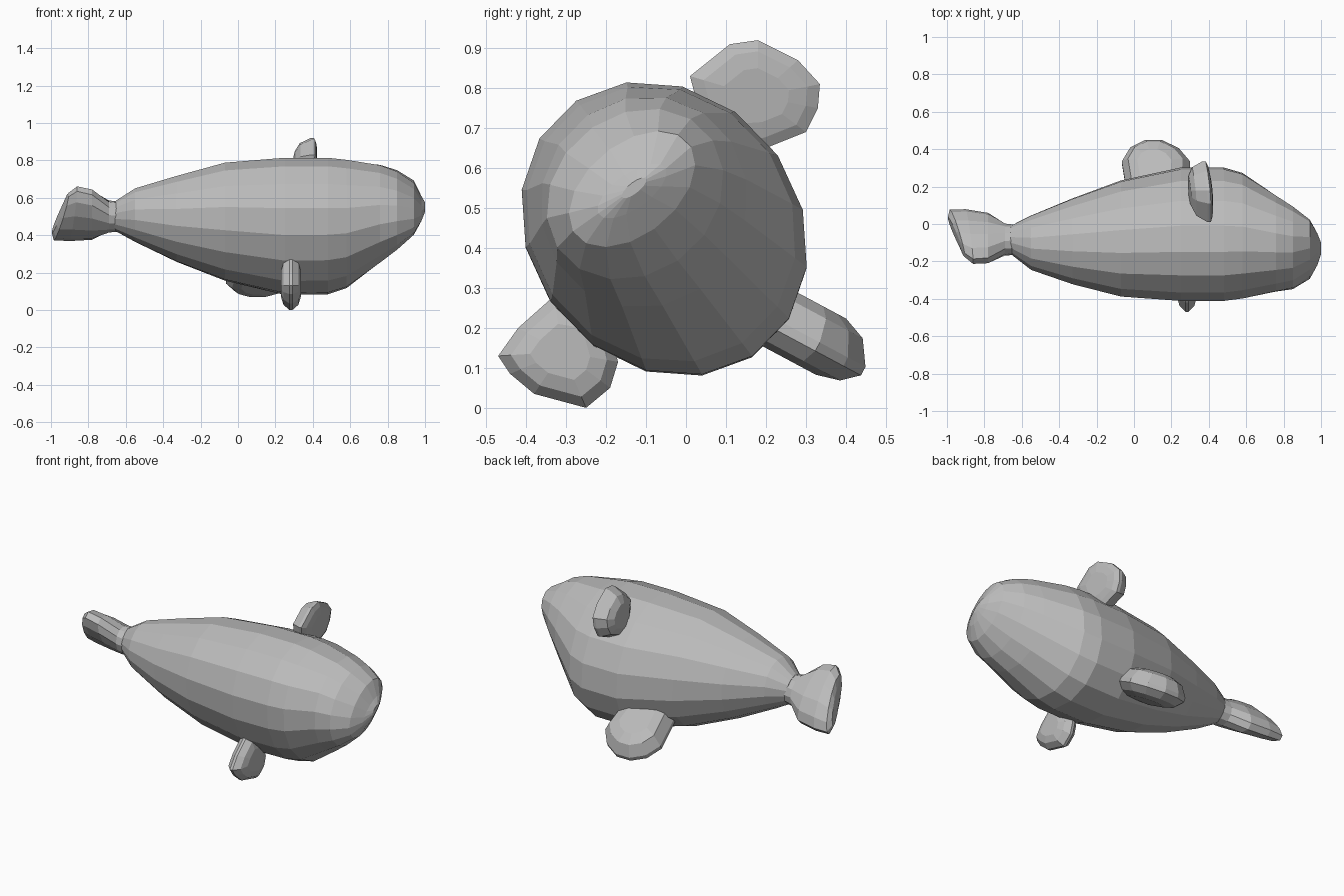
import bpy, bmesh, math
from mathutils import Vector

cube = bpy.data.objects.get("Cube")
if cube:
    bpy.data.objects.remove(cube, do_unlink=True)

grey = bpy.data.materials.new("plain grey")
grey.use_nodes = True
colour = (0.5, 0.5, 0.5, 1)
grey.diffuse_color = colour
grey.node_tree.nodes["Principled BSDF"].inputs["Base Color"].default_value = colour


def loft(name, rings):
    """Skin a list of equal-sized rings and cap both ends, flat shaded."""
    bm = bmesh.new()
    loops = [[bm.verts.new(p) for p in ring] for ring in rings]
    n = len(loops[0])
    for a, b in zip(loops, loops[1:]):
        for i in range(n):
            j = (i + 1) % n
            bm.faces.new((a[i], a[j], b[j], b[i]))
    bm.faces.new(loops[0])
    bm.faces.new(loops[-1])
    bmesh.ops.recalc_face_normals(bm, faces=bm.faces)
    mesh = bpy.data.meshes.new(name)
    bm.to_mesh(mesh)
    bm.free()
    mesh.materials.append(grey)
    obj = bpy.data.objects.new(name, mesh)
    bpy.context.collection.objects.link(obj)


def ellipse(centre, u, v, sides):
    c, u, v = Vector(centre), Vector(u), Vector(v)
    grow = 1 / math.cos(math.pi / sides)
    angles = [2 * math.pi * (i + 0.5) / sides for i in range(sides)]
    return [c + grow * (u * math.cos(a) + v * math.sin(a)) for a in angles]


def body_ring(x, y0, y1, z0, z1, squash):
    """Rolled ellipse filling a box; squash 45 is round, less is taller."""
    wide, tall = math.sin(math.radians(squash)), math.cos(math.radians(squash))
    hy, hz = (y1 - y0) / 2, (z1 - z0) / 2
    return ellipse((x, (y0 + y1) / 2, (z0 + z1) / 2),
                   (0, hy * wide, hz * wide), (0, -hy * tall, hz * tall), 16)


def paddle(name, origin, u, v, n, outline, thick, rim):
    """Lens-shaped fin; rim shifts its sharp edge toward one face."""
    o, u, v, n = Vector(origin), Vector(u), Vector(v), Vector(n)
    layers = [(0.5, -1), (0.8, -0.75 + 0.25 * rim), (1, rim - 0.15),
              (1, rim + 0.15), (0.8, 0.75 + 0.25 * rim), (0.5, 1)]
    loft(name, [[o + (u * a + v * b) * s + n * thick * t for a, b in outline]
                for s, t in layers])


# Body: x, low and high y, low and high z, squash (broad wedge at the nose)
stations = [
    (-0.66, -0.16, -0.01, 0.425, 0.58, 45),
    (-0.55, -0.245, 0.045, 0.365, 0.65, 44),
    (-0.33, -0.32, 0.135, 0.26, 0.715, 43),
    (-0.07, -0.385, 0.23, 0.16, 0.785, 42),
    (0.25, -0.407, 0.298, 0.085, 0.81, 41),
    (0.48, -0.407, 0.298, 0.088, 0.81, 41),
    (0.58, -0.395, 0.27, 0.12, 0.80, 42),
    (0.76, -0.36, 0.15, 0.255, 0.775, 46),
    (0.85, -0.345, 0.09, 0.325, 0.745, 50),
    (0.94, -0.29, 0.02, 0.405, 0.69, 58),
    (0.98, -0.22, -0.05, 0.475, 0.61, 66),
    (1.0, -0.16, -0.1, 0.525, 0.575, 70),
]
loft("body", [body_ring(*station) for station in stations])

# Tail: flattened rings fanning out across a rolled span, trailing edge slanted
# x, centre y, centre z, half span, half thickness, slant
tail = [
    (-0.63, -0.085, 0.50, 0.08, 0.075, 0),
    (-0.69, -0.083, 0.50, 0.09, 0.075, 0),
    (-0.78, -0.075, 0.51, 0.17, 0.075, 0),
    (-0.88, -0.067, 0.515, 0.188, 0.07, 0.02),
    (-0.945, -0.05, 0.50, 0.165, 0.055, 0.04),
    (-0.96, -0.045, 0.495, 0.11, 0.03, 0.035),
]
loft("tail_fin", [ellipse((x, y, z), (slant, -0.707 * span, 0.707 * span),
                          (0, 0.707 * thick, 0.707 * thick), 12)
                  for x, y, z, span, thick, slant in tail])

# Upper side fin, nearly flat on its forward face
paddle("upper_fin", (0.355, 0.18, 0.78), (-0.08, 1, 0), (0.1, 0, 1), (1, 0, 0),
       [(-0.17, 0.05), (-0.07, 0.13), (0, 0.14), (0.10, 0.09), (0.155, 0.03),
        (0.15, -0.03), (0.12, -0.09), (0.02, -0.13), (-0.12, -0.14)], 0.058, 0.5)

# Lower side fin
paddle("lower_fin", (0.283, -0.31, 0.14), (0, 1, 0), (0, 0, 1), (1, 0, 0),
       [(-0.02, 0.14), (-0.11, 0.06), (-0.16, -0.01), (-0.13, -0.055),
        (-0.07, -0.105), (0.06, -0.14), (0.12, -0.09), (0.14, -0.025),
        (0.10, 0.12)], 0.053, 0)

# Keel fin, thicker and longer along the body
paddle("keel_fin", (0.1, 0.275, 0.2), (1, 0, 0), (0, 0.88, -0.47), (0, 0.47, 0.88),
       [(-0.13, -0.17), (-0.165, 0.07), (-0.12, 0.155), (-0.04, 0.2),
        (0.05, 0.2), (0.14, 0.15), (0.2, 0.07), (0.19, -0.17)], 0.08, -0.2)
